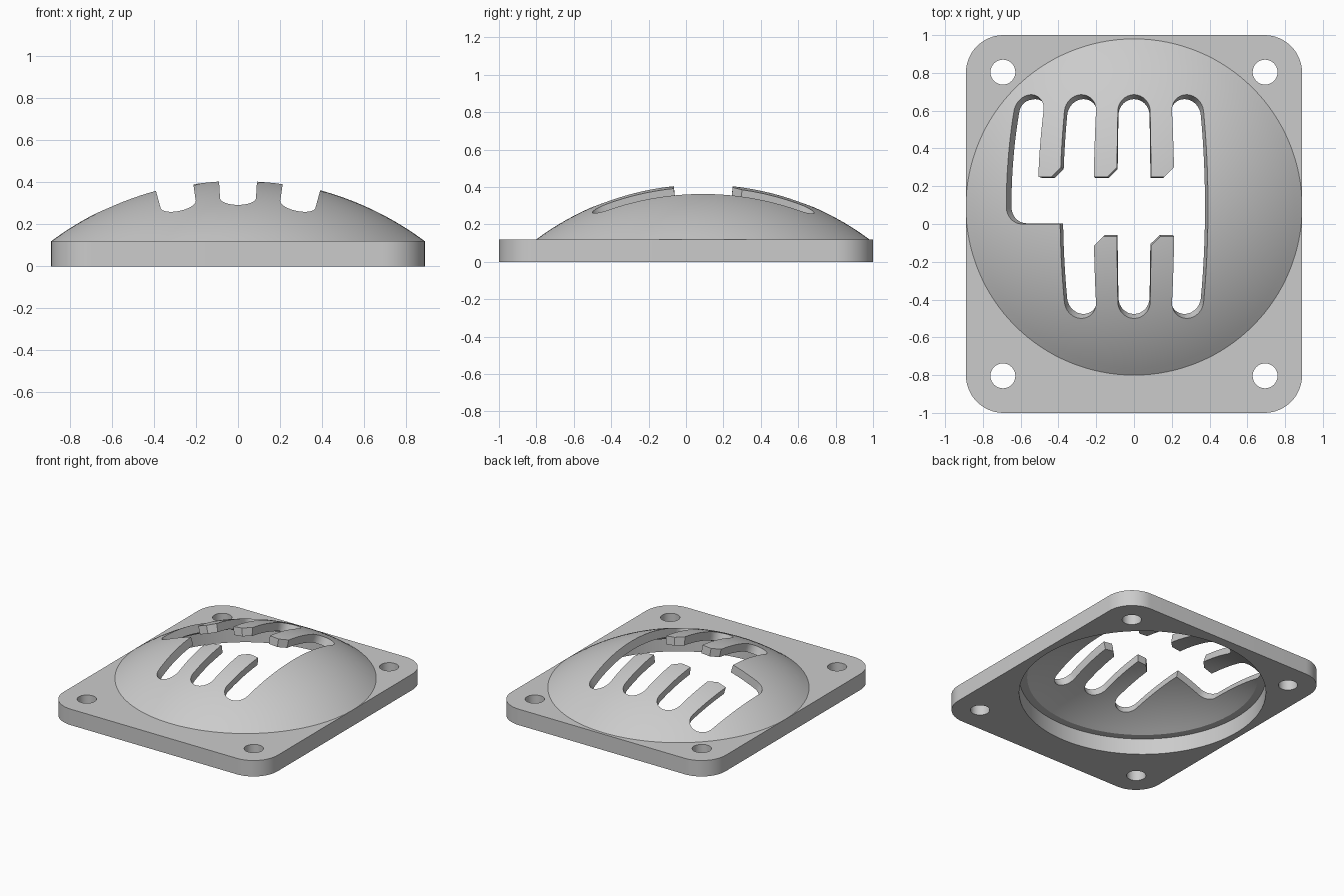
import bpy, bmesh, math
from mathutils import Vector

if "Cube" in bpy.data.objects:
    bpy.data.objects.remove(bpy.data.objects["Cube"], do_unlink=True)

grey = bpy.data.materials.new("plain grey")
grey.use_nodes = True
colour = (0.6, 0.6, 0.6, 1)
grey.diffuse_color = colour
grey.node_tree.nodes["Principled BSDF"].inputs["Base Color"].default_value = colour

PLATE_H = 0.12            # plate thickness
DOME_Y = 0.09             # dome axis offset
DOME_R = 0.89             # dome rim radius
RISE = 0.295              # dome height above the plate
WALL = 0.06               # dome shell thickness
R = (DOME_R ** 2 + RISE ** 2) / (2 * RISE)
CENTRE = Vector((0, DOME_Y, PLATE_H + RISE - R))


def finish(bm, name):
    bmesh.ops.recalc_face_normals(bm, faces=bm.faces)
    mesh = bpy.data.meshes.new(name)
    bm.to_mesh(mesh)
    bm.free()
    mesh.materials.append(grey)
    obj = bpy.data.objects.new(name, mesh)
    bpy.context.collection.objects.link(obj)
    return obj


def loft(name, lower, upper, triangulate=False):
    """Closed solid between two matching outlines."""
    bm = bmesh.new()
    a = [bm.verts.new(p) for p in lower]
    b = [bm.verts.new(p) for p in upper]
    caps = [bm.faces.new(a), bm.faces.new(b)]
    for i in range(len(a)):
        j = (i + 1) % len(a)
        bm.faces.new((a[i], a[j], b[j], b[i]))
    if triangulate:
        bmesh.ops.triangulate(bm, faces=caps)
    return finish(bm, name)


def arc(cx, cy, rx, ry, start, end, n=16):
    angles = [math.radians(start + (end - start) * i / n) for i in range(n + 1)]
    return [(cx + rx * math.cos(t), cy + ry * math.sin(t)) for t in angles]


def cut(target, cutter):
    mod = target.modifiers.new("cut", "BOOLEAN")
    mod.operation = "DIFFERENCE"
    mod.solver = "EXACT"
    mod.object = cutter
    bpy.context.view_layer.objects.active = target
    bpy.ops.object.modifier_apply(modifier=mod.name)
    bpy.data.objects.remove(cutter, do_unlink=True)


def cylinder_cutter(x, y, radius, n):
    ring = arc(x, y, radius, radius, 0, 360, n)[:-1]
    return loft("cutter", [(*p, -0.1) for p in ring], [(*p, 0.3) for p in ring])


# Rounded base plate with a large central opening and four screw holes
CORNER = 0.2
outline = []
for k, (sx, sy) in enumerate([(1, 1), (-1, 1), (-1, -1), (1, -1)]):
    outline += arc(sx * (DOME_R - CORNER), sy * (1 - CORNER), CORNER, CORNER, 90 * k, 90 * k + 90)
plate = loft("base_plate", [(*p, 0) for p in outline], [(*p, PLATE_H) for p in outline])
cut(plate, cylinder_cutter(0, DOME_Y, 0.84, 128))
for sx in (-1, 1):
    for sy in (-1, 1):
        cut(plate, cylinder_cutter(sx * 0.694, sy * 0.804, 0.066, 32))

# Dome shell, revolved from two concentric arcs
SEGMENTS, RINGS = 128, 20
bm = bmesh.new()
rims = []
for radius in (R, R - WALL):
    top_angle = math.acos((PLATE_H - CENTRE.z) / radius)
    apex = bm.verts.new(CENTRE + Vector((0, 0, radius)))
    previous = None
    for i in range(1, RINGS + 1):
        t = top_angle * i / RINGS
        ring = [bm.verts.new(CENTRE + radius * Vector((math.sin(t) * math.cos(u), math.sin(t) * math.sin(u), math.cos(t))))
                for u in (2 * math.pi * s / SEGMENTS for s in range(SEGMENTS))]
        for s in range(SEGMENTS):
            n = (s + 1) % SEGMENTS
            if previous:
                bm.faces.new((previous[s], ring[s], ring[n], previous[n]))
            else:
                bm.faces.new((apex, ring[s], ring[n]))
        previous = ring
    rims.append(previous)
for s in range(SEGMENTS):
    n = (s + 1) % SEGMENTS
    bm.faces.new((rims[0][s], rims[1][s], rims[1][n], rims[0][n]))
dome = finish(bm, "dome")

# Gate outline: x is an angle round the dome, y is a distance along it
HALF, PITCH, BEVEL, ROUND = 0.061, 0.205, 0.034, 0.085
slots = [-2 * PITCH, -PITCH, 0, PITCH]
path = []
for i, c in enumerate(slots):
    path += arc(c, 0.6, HALF, ROUND, 180, 0)
    if i < 3:
        side = slots[i + 1] - HALF
        path += [(c + HALF, 0.25), (side - BEVEL, 0.25), (side, 0.3)]
for i in (3, 2, 1):
    c = slots[i]
    path += arc(c, -0.415, HALF, ROUND, 0, -180)
    if i > 1:
        side = slots[i - 1] + HALF
        path += [(c - HALF, -0.065), (side + BEVEL, -0.065), (side, -0.115)]
path.append((slots[1] - HALF, 0))
path += arc(slots[0], 0.09, HALF, 0.09, 270, 180, 10)

# Subdivide long edges so the walls follow the curve of the dome
fine = []
for p, q in zip(path, path[1:] + path[:1]):
    steps = max(1, math.ceil(math.dist(p, q) / 0.04))
    fine += [(p[0] + (q[0] - p[0]) * i / steps, p[1] + (q[1] - p[1]) * i / steps) for i in range(steps)]


def wrap(point, radius):
    b = math.asin((point[1] - DOME_Y) / R)
    return CENTRE + radius * Vector((math.sin(point[0]) * math.cos(b), math.sin(b), math.cos(point[0]) * math.cos(b)))


cut(dome, loft("cutter", [wrap(p, R - 0.35) for p in fine], [wrap(p, R + 0.3) for p in fine], True))

# Smooth curved surfaces, keep crisp edges
bpy.ops.object.select_all(action="DESELECT")
for part in (plate, dome):
    part.select_set(True)
bpy.context.view_layer.objects.active = dome
bpy.ops.object.shade_smooth_by_angle(angle=math.radians(30))
